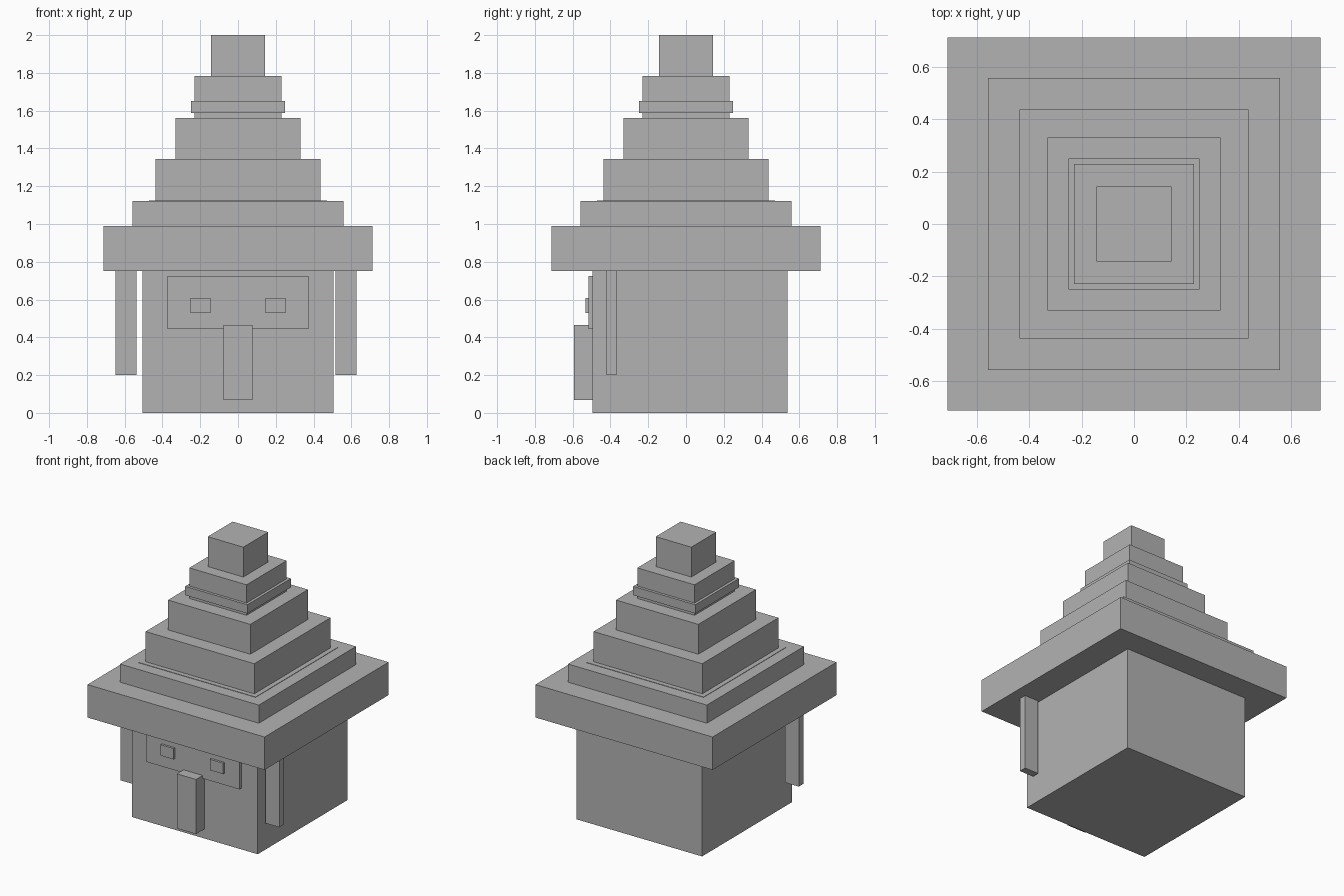
import bpy
from mathutils import Vector

cube = bpy.data.objects.get("Cube")
if cube:
    bpy.data.objects.remove(cube, do_unlink=True)

grey = bpy.data.materials.new("plain_grey")
grey.use_nodes = True
colour = (0.45, 0.45, 0.45, 1)
grey.diffuse_color = colour
grey.node_tree.nodes["Principled BSDF"].inputs["Base Color"].default_value = colour


def box(name, low, high):
    """Flat-sided box between two opposite corners."""
    low, high = Vector(low), Vector(high)
    bpy.ops.mesh.primitive_cube_add(size=1)
    obj = bpy.context.object
    obj.name = obj.data.name = name
    size, middle = high - low, (low + high) / 2
    for vert in obj.data.vertices:
        vert.co = Vector(a * b for a, b in zip(vert.co, size))
    obj.location = middle
    obj.data.materials.append(grey)
    return obj


def tier(name, half, bottom, top):
    """Square slab centred on the vertical axis."""
    return box(name, (-half, -half, bottom), (half, half, top))


# Body
box("body", (-0.505, -0.495, 0), (0.505, 0.537, 0.751))

# Stepped hat, from the brim up
tier("hat_brim", 0.712, 0.751, 0.99)
tier("hat_lower_tier", 0.558, 0.99, 1.122)
tier("hat_inner_trim", 0.472, 1.10, 1.125)
tier("hat_second_tier", 0.437, 1.122, 1.344)
tier("hat_third_tier", 0.331, 1.344, 1.561)
tier("hat_fourth_tier", 0.23, 1.561, 1.783)
tier("hat_band", 0.25, 1.587, 1.651)
tier("hat_tip", 0.143, 1.783, 2.0)

# Face
box("face_plate", (-0.373, -0.516, 0.444), (0.373, -0.495, 0.725))
box("nose", (-0.077, -0.592, 0.069), (0.077, -0.495, 0.466))
for side, x in (("right", -0.199), ("left", 0.199)):
    box(side + "_eye", (x - 0.053, -0.532, 0.529), (x + 0.053, -0.516, 0.608))

# Arms hanging from the brim, the left one closer to the body
for side, x in (("right", -0.593), ("left", 0.571)):
    box(side + "_arm", (x - 0.056, -0.421, 0.2), (x + 0.056, -0.368, 0.751))
